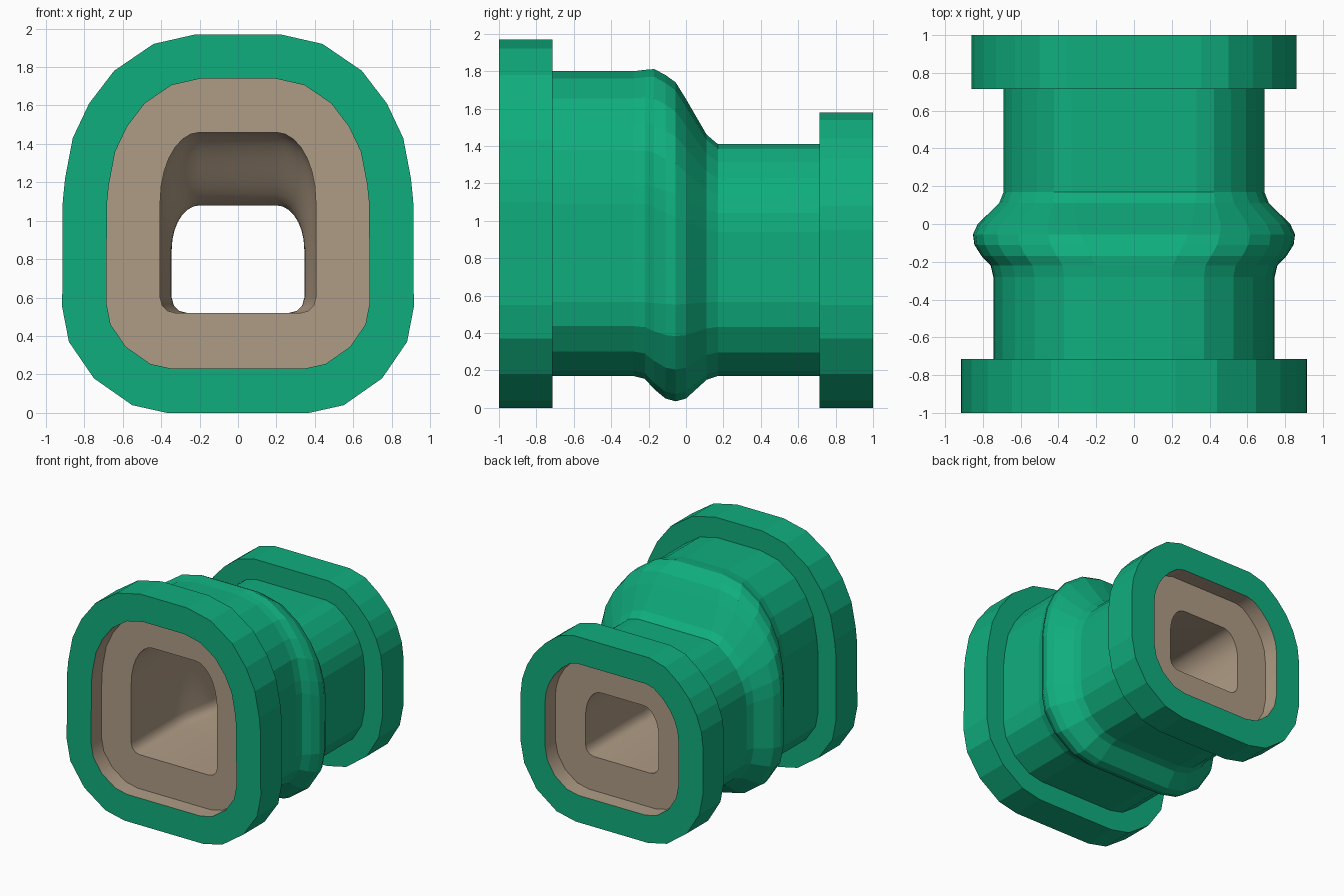
import bpy
import math
from mathutils import Vector

cube = bpy.data.objects.get("Cube")
if cube:
    bpy.data.objects.remove(cube)


def material(name, rgb):
    mat = bpy.data.materials.new(name)
    mat.use_nodes = True
    colour = (*rgb, 1)
    mat.diffuse_color = colour
    mat.node_tree.nodes["Principled BSDF"].inputs["Base Color"].default_value = colour
    return mat


green = material("green", (0.005, 0.42, 0.205))
beige = material("beige", (0.43, 0.33, 0.235))


def mirrored(half):
    """Close a right-hand outline, given from bottom to top, with its mirror image."""
    return [Vector(p) for p in half] + [Vector((-x, z)) for x, z in reversed(half)]


def inset(outline, d):
    """Move every edge of the outline inward by d, with mitred corners."""
    result = []
    for i, p in enumerate(outline):
        before = (p - outline[i - 1]).normalized()
        after = (outline[(i + 1) % len(outline)] - p).normalized()
        n1, n2 = Vector((-before.y, before.x)), Vector((-after.y, after.x))
        result.append(p + (n1 + n2) * d / (1 + n1.dot(n2)))
    return result


def blend(a, b, t):
    return [p.lerp(q, t) for p, q in zip(a, b)]


def loft(name, rings, mat, outward):
    """Skin a run of (y, outline) rings into an open tube."""
    n = len(rings[0][1])
    verts = [(p.x, y, p.y) for y, outline in rings for p in outline]
    faces = []
    for r in range(len(rings) - 1):
        for i in range(n):
            j = (i + 1) % n
            quad = [r * n + i, r * n + j, (r + 1) * n + j, (r + 1) * n + i]
            faces.append(quad[::-1] if outward else quad)
    mesh = bpy.data.meshes.new(name)
    mesh.from_pydata(verts, [], faces)
    mesh.materials.append(mat)
    obj = bpy.data.objects.new(name, mesh)
    bpy.context.collection.objects.link(obj)
    return obj


def tunnel_outline(width, shoulder, top):
    """Flat floor with tight corners below, broad arched corners above."""
    floor, radius, flat = 0.52, 0.08, 0.2
    half = []
    for k in range(4):
        a = math.radians(30 * k)
        half.append((width - radius + radius * math.sin(a),
                     floor + radius - radius * math.cos(a)))
    for k in range(8):
        a = math.pi / 2 * k / 7
        half.append((flat + (width - flat) * math.cos(a),
                     shoulder + (top - shoulder) * math.sin(a)))
    return mirrored(half)


# Outlines of the large front rim and the lower back rim
front = mirrored([(.37, 0), (.55, .04), (.75, .18), (.88, .37), (.915, .55), (.912, 1.1),
                  (.90, 1.22), (.86, 1.43), (.775, 1.61), (.645, 1.78), (.44, 1.92), (.22, 1.97)])
back = mirrored([(.34, 0), (.52, .04), (.71, .18), (.825, .37), (.86, .55), (.86, .95),
                 (.845, 1.08), (.80, 1.21), (.73, 1.33), (.63, 1.44), (.50, 1.54), (.355, 1.58)])
opening, body, rim = 0.23, 0.17, 0.0

# Outer shell: y, blend from front to back, inset
stations = [
    (-1, 0, opening), (-1, 0, rim), (-.715, 0, rim), (-.715, 0, body), (-.28, 0, body),
    (-.22, .02, .155), (-.17, .15, .10), (-.11, .36, .05), (-.055, .5, .035), (0, .69, .05),
    (.11, .92, .15), (.17, 1, body),
    (.715, 1, body), (.715, 1, rim), (1, 1, rim), (1, 1, opening),
]
loft("outer_shell", [(y, inset(blend(front, back, t), d)) for y, t, d in stations], green, True)

# Lining: recessed pads at both ends joined by a sloping tunnel
tunnel_front = tunnel_outline(.405, 1.1, 1.46)
tunnel_back = tunnel_outline(.345, .85, 1.08)
front_hole, back_hole = inset(front, opening), inset(back, opening)
recess = 0.86
rings = [(-1, front_hole), (-recess, front_hole), (-recess, tunnel_front)]
steps = 12
for k in range(steps + 1):
    s = k / steps
    rings.append((-.28 + .45 * s, blend(tunnel_front, tunnel_back, s * s * (3 - 2 * s))))
rings += [(recess, tunnel_back), (recess, back_hole), (1, back_hole)]
lining = loft("tunnel_lining", rings, beige, False)

bpy.ops.object.select_all(action="DESELECT")
lining.select_set(True)
bpy.context.view_layer.objects.active = lining
bpy.ops.object.shade_smooth_by_angle(angle=math.radians(32))
